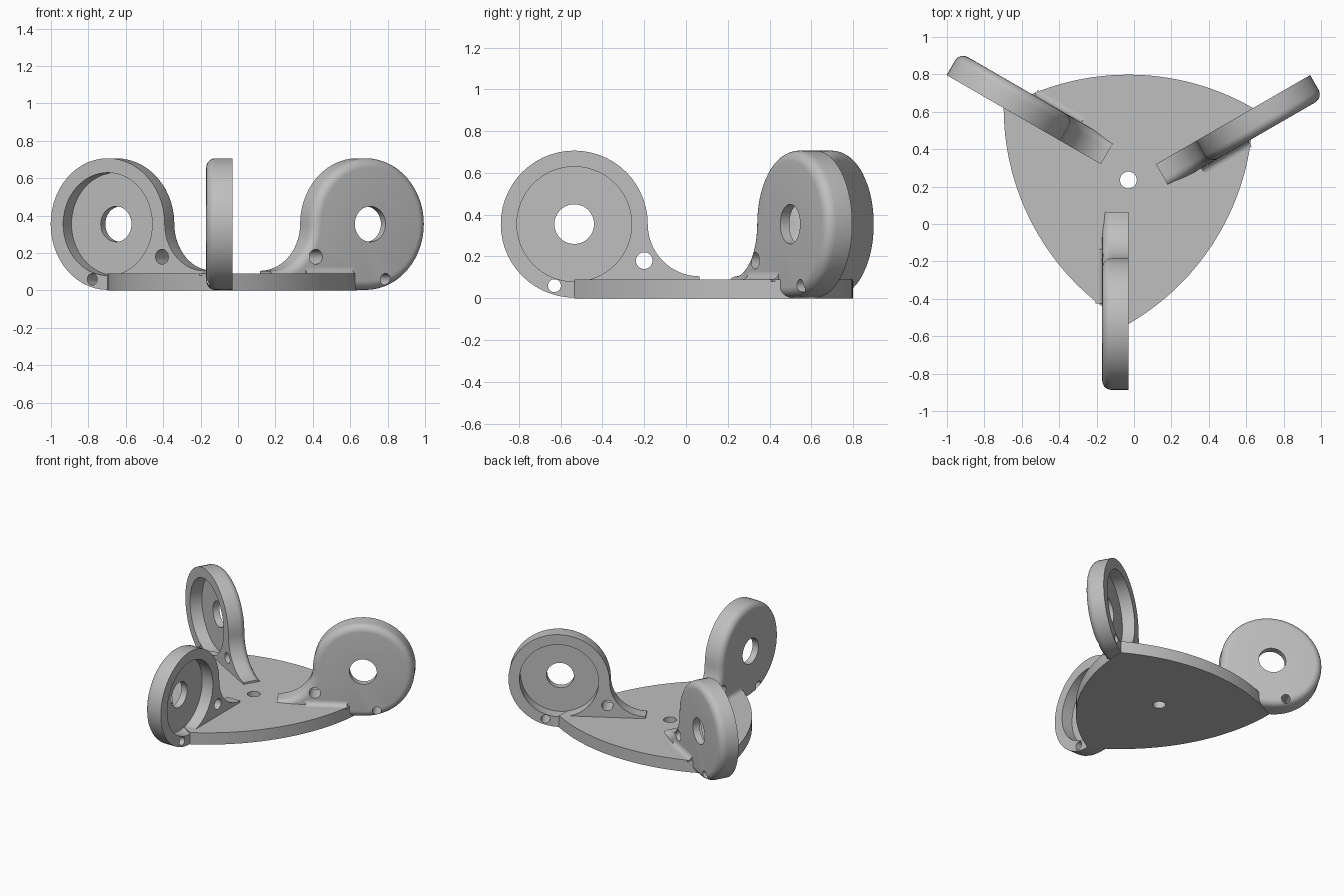
import bpy, bmesh
from math import sin, cos, pi, radians, sqrt
from mathutils import Matrix

if "Cube" in bpy.data.objects:
    bpy.data.objects.remove(bpy.data.objects["Cube"], do_unlink=True)

CENTRE = (-0.03, 0.235, 0)   # shared axis of the three arms
THICK = 0.14                 # arm thickness
DISC_R, DISC_Z, DISC_D = 0.352, 0.355, 0.77
FOOT_R, FOOT_Z = 0.17, 0.105
PLATE_R, PLATE_H = 0.77, 0.09

grey = bpy.data.materials.new("light_grey")
grey.use_nodes = True
colour = (0.52, 0.52, 0.52, 1)
grey.diffuse_color = colour
grey.node_tree.nodes["Principled BSDF"].inputs["Base Color"].default_value = colour


def add_object(name, mesh):
    ob = bpy.data.objects.new(name, mesh)
    bpy.context.collection.objects.link(ob)
    return ob


def prism(name, outline, shift, round_edge=None):
    """Extrude a flat outline by a vector, optionally rounding far rim edges."""
    bm = bmesh.new()
    face = bm.faces.new([bm.verts.new(p) for p in outline])
    ext = bmesh.ops.extrude_face_region(bm, geom=[face], use_keep_orig=True)
    moved = [g for g in ext["geom"] if isinstance(g, bmesh.types.BMVert)]
    bmesh.ops.translate(bm, verts=moved, vec=shift)
    bmesh.ops.recalc_face_normals(bm, faces=bm.faces)
    if round_edge:
        far = set(moved)
        edges = [e for e in bm.edges if set(e.verts) <= far and round_edge(e)]
        bmesh.ops.bevel(bm, geom=edges, offset=0.05, segments=6, profile=0.5,
                        affect='EDGES', clamp_overlap=False)
    mesh = bpy.data.meshes.new(name)
    bm.to_mesh(mesh)
    bm.free()
    mesh.materials.append(grey)
    return add_object(name, mesh)


def cut(ob, radius, length, matrix, sides=40):
    """Cut a round hole out of an object."""
    bm = bmesh.new()
    bmesh.ops.create_cone(bm, cap_ends=True, segments=sides, radius1=radius,
                          radius2=radius, depth=length, matrix=matrix)
    mesh = bpy.data.meshes.new("cutter")
    bm.to_mesh(mesh)
    bm.free()
    mesh.materials.append(grey)
    cutter = add_object("cutter", mesh)
    cutter.hide_render = True
    mod = ob.modifiers.new("hole", 'BOOLEAN')
    mod.operation, mod.solver, mod.object = 'DIFFERENCE', 'EXACT', cutter
    bpy.context.view_layer.objects.active = ob
    bpy.ops.object.modifier_apply(modifier=mod.name)
    bpy.data.objects.remove(cutter, do_unlink=True)


def across(x, dist, z):
    """Axis running through the thickness of an arm."""
    return Matrix.Translation((x, -dist, z)) @ Matrix.Rotation(pi / 2, 4, 'Y')


def smooth(ob):
    bpy.ops.object.select_all(action='DESELECT')
    ob.select_set(True)
    bpy.context.view_layer.objects.active = ob
    bpy.ops.object.shade_smooth_by_angle(angle=radians(30))


# Base plate: a three-cornered outline with bulging sides
side = PLATE_R * sqrt(3)
outline = []
for k in range(3):
    a = radians(-90 + 120 * k)
    for i in range(20):
        t = a + pi - pi / 6 + i / 20 * pi / 3
        outline.append((PLATE_R * cos(a) + side * cos(t),
                        PLATE_R * sin(a) + side * sin(t), 0))
plate = prism("base_plate", outline, (0, 0, PLATE_H))
cut(plate, 0.045, 1, Matrix.Identity(4))
plate.location = CENTRE
smooth(plate)

# Arm: disc blending through a concave web into a low foot
web = DISC_D - DISC_R - FOOT_R
steps = 14
profile = [(FOOT_R, 0), (FOOT_R, FOOT_Z)]
profile += [(FOOT_R + web * sin(t), DISC_Z - (DISC_Z - FOOT_Z) * cos(t))
            for t in (i / steps * pi / 2 for i in range(1, steps))]
profile += [(DISC_D - DISC_R * cos(t), DISC_Z + DISC_R * sin(t))
            for t in (i / 42 * pi * 1.5 for i in range(43))]


def not_foot_end(edge):
    return any(v.co.y < -FOOT_R - 0.001 for v in edge.verts)


arm = prism("front_arm", [(0, -d, z) for d, z in profile], (-THICK, 0, 0), not_foot_end)
cut(arm, 0.275, 0.18, across(0, DISC_D, DISC_Z), 64)   # round recess
cut(arm, 0.095, 1, across(0, DISC_D, DISC_Z))          # centre hole
cut(arm, 0.04, 1, across(0, 0.435, 0.18), 24)          # web hole
cut(arm, 0.031, 1, across(0, 0.865, 0.06), 24)         # rim hole
smooth(arm)

# Small concave fillet between the arm's back and the plate
f = 0.035
section = [(-THICK + 0.01, PLATE_H - 0.01), (-THICK + 0.01, PLATE_H + f)]
section += [(-THICK - f + f * cos(t), PLATE_H + f - f * sin(t))
            for t in (i / 6 * pi / 2 for i in range(7))]
section.append((-THICK - f, PLATE_H - 0.01))
fillet = prism("front_fillet", [(x, -0.37, z) for x, z in section], (0, -0.29, 0))
smooth(fillet)

# Repeat the arm around the centre
for k, label in enumerate(("front", "left", "right")):
    for part, kind in ((arm, "arm"), (fillet, "fillet")):
        ob = part if k == 0 else add_object(f"{label}_{kind}", part.data)
        ob.location = CENTRE
        ob.rotation_euler.z = radians(120 * k)
